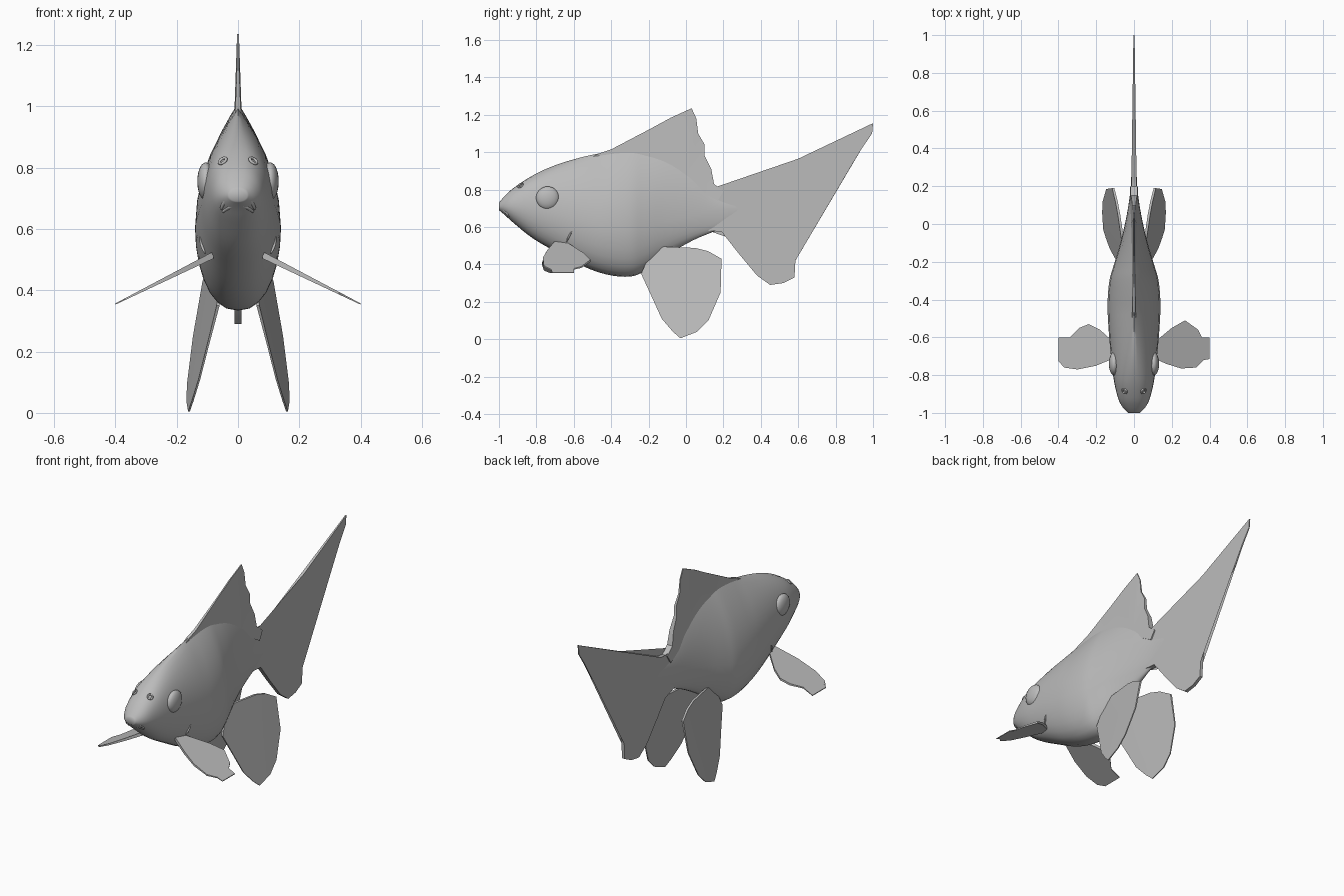
import bpy, bmesh, math
from mathutils import Vector

if "Cube" in bpy.data.objects:
    bpy.data.objects.remove(bpy.data.objects["Cube"])

grey = bpy.data.materials.new("plain grey")
grey.use_nodes = True
grey.diffuse_color = (0.5, 0.5, 0.5, 1)
grey.node_tree.nodes["Principled BSDF"].inputs["Base Color"].default_value = grey.diffuse_color


def finish(name, bm, angle=40):
    """Turn a bmesh into a named, shaded object."""
    bmesh.ops.recalc_face_normals(bm, faces=bm.faces)
    mesh = bpy.data.meshes.new(name)
    bm.to_mesh(mesh)
    bm.free()
    mesh.materials.append(grey)
    obj = bpy.data.objects.new(name, mesh)
    bpy.context.collection.objects.link(obj)
    bpy.ops.object.select_all(action="DESELECT")
    obj.select_set(True)
    bpy.context.view_layer.objects.active = obj
    bpy.ops.object.shade_smooth_by_angle(angle=math.radians(angle))
    return obj


def smooth_path(rows, steps):
    """Catmull-Rom interpolation through rows of numbers."""
    out = []
    for i in range(len(rows) - 1):
        a, b, c, d = (Vector(rows[max(0, min(k, len(rows) - 1))]) for k in range(i - 1, i + 3))
        for s in range(steps):
            t = s / steps
            out.append(b + (c - a) * (t / 2) + (a * 2 - b * 5 + c * 4 - d) * (t * t / 2)
                       + (b * 3 - a - c * 3 + d) * (t ** 3 / 2))
    return out + [Vector(rows[-1])]


def fin(name, outline, place, half, direction):
    """Closed plate from a flat outline; half gives its half thickness."""
    bm = bmesh.new()
    sides = []
    for sign in (1, -1):
        sides.append([bm.verts.new(Vector(place(u, v)) + Vector(direction) * sign * half(u, v))
                      for u, v in outline])
    front, back = sides
    bm.faces.new(front)
    bm.faces.new(back[::-1])
    n = len(outline)
    for i in range(n):
        j = (i + 1) % n
        bm.faces.new((front[j], front[i], back[i], back[j]))
    bmesh.ops.triangulate(bm, faces=[f for f in bm.faces if len(f.verts) > 4])
    return finish(name, bm)


def tube(name, points, radius):
    """Round bead along a smooth path, narrowing at both ends."""
    curve = bpy.data.curves.new(name, "CURVE")
    curve.dimensions = "3D"
    curve.bevel_depth = radius
    curve.bevel_resolution = 2
    curve.use_fill_caps = True
    path = smooth_path(points, 5)
    line = curve.splines.new("POLY")
    line.points.add(len(path) - 1)
    for i, (point, co) in enumerate(zip(line.points, path)):
        point.co = (*co, 1)
        point.radius = 0.4 + 0.6 * math.sin(math.pi * i / (len(path) - 1))
    curve.materials.append(grey)
    obj = bpy.data.objects.new(name, curve)
    bpy.context.collection.objects.link(obj)


# Body: y, belly height, widest height, back height, half width
stations = [
    (-1.0, .69, .71, .73, .03), (-.97, .665, .71, .765, .06), (-.92, .62, .71, .81, .085),
    (-.82, .54, .7, .875, .108), (-.7, .47, .67, .93, .122), (-.55, .39, .63, .975, .135),
    (-.42, .345, .6, 1.0, .14), (-.3, .335, .59, 1.01, .13), (-.22, .365, .6, 1.0, .108),
    (-.1, .45, .63, .97, .072), (.04, .53, .66, .9, .04), (.17, .585, .69, .795, .02),
    (.3, .65, .7, .76, .012), (.45, .69, .7, .72, .004)]
SIDES = 28
bm = bmesh.new()
rings = []
for y, low, mid, high, wide in smooth_path(stations, 4):
    pinch = 0.85 + 1.1 * max(0, min(1, (y + .85) / .4))  # back narrows to a ridge behind the head
    ring = []
    for k in range(SIDES):
        a = 2 * math.pi * k / SIDES
        c, s = math.cos(a), math.sin(a)
        x = wide * math.copysign(abs(c) ** (pinch if s > 0 else .85), c)
        z = mid + s * (high - mid if s > 0 else mid - low)
        ring.append(bm.verts.new((x, y, z)))
    rings.append(ring)
for r, q in zip(rings, rings[1:]):
    for k in range(SIDES):
        j = (k + 1) % SIDES
        bm.faces.new((r[k], r[j], q[j], q[k]))
bm.faces.new(rings[0])
bm.faces.new(rings[-1])
finish("body", bm, 60)

# Upright fins on the centre line
def upright(y, z):
    return (0, y, z)

dorsal = [(-.55, .95), (-.46, .995), (-.4, 1.015), (-.2, 1.12), (-.08, 1.185), (.03, 1.235),
          (.055, 1.18), (.065, 1.1), (.1, 1.04), (.1, .98), (.135, .91), (.15, .83),
          (.2, .79), (.17, .74), (0, .84), (-.3, .9)]
fin("dorsal_fin", dorsal, upright, lambda y, z: .003 + .06 * max(0, 1.16 - z) ** 1.3, (1, 0, 0))

tail = [(.12, .8), (.19, .79), (.25, .8), (.6, .965), (1, 1.155), (.995, 1.1), (.94, 1.02),
        (.88, .92), (.78, .82), (.72, .71), (.66, .63), (.6, .53), (.585, .42), (.58, .33),
        (.52, .3), (.45, .29), (.38, .34), (.28, .46), (.19, .575), (.12, .58)]
fin("tail_fin", tail, upright, lambda y, z: .003 + .014 * max(0, 1 - y), (1, 0, 0))

# Paired side fins, eyes and small face details
pelvic = [(-.24, .35), (-.2, .44), (-.12, .495), (.05, .488), (.12, .47), (.19, .43), (.185, .25),
          (.12, .1), (.06, .04), (-.03, .005), (-.07, .04), (-.13, .11), (-.18, .22)]
pectoral_left = [(.08, -.7), (.17, -.74), (.25, -.765), (.33, -.76), (.37, -.72), (.4, -.715),
                 (.4, -.6), (.36, -.6), (.34, -.56), (.27, -.51), (.2, -.55), (.08, -.65)]
pectoral_right = [(.08, -.7), (.2, -.75), (.3, -.77), (.37, -.76), (.385, -.73), (.4, -.725),
                  (.4, -.6), (.34, -.6), (.29, -.55), (.24, -.53), (.18, -.56), (.08, -.65)]

for side, label in ((1, "left"), (-1, "right")):
    fin(label + "_pelvic_fin", pelvic,
        lambda y, z: (side * (.07 + .19 * (.5 - z) + .14 * y), y, z),
        lambda y, z: .003 + .012 * max(0, z - .2), (1, 0, 0))
    fin(label + "_pectoral_fin", pectoral_left if side > 0 else pectoral_right,
        lambda x, y: (side * x, y, .515 - .5 * (x - .08)),
        lambda x, y: .002 + .03 * max(0, .4 - x), (0, 0, 1))

    bm = bmesh.new()
    bmesh.ops.create_uvsphere(bm, u_segments=20, v_segments=12, radius=.062)
    bmesh.ops.scale(bm, vec=(.45, 1, 1), verts=bm.verts)
    bmesh.ops.translate(bm, vec=(side * .105, -.74, .755), verts=bm.verts)
    finish(label + "_eye", bm, 60)

    bpy.ops.mesh.primitive_torus_add(major_radius=.013, minor_radius=.005, major_segments=14,
                                     minor_segments=6, location=(side * .05, -.885, .822))
    nostril = bpy.context.object
    nostril.name = label + "_nostril"
    nostril.rotation_euler = Vector((side * .5, -.5, .7)).to_track_quat("Z", "Y").to_euler()
    nostril.data.materials.append(grey)
    bpy.ops.object.shade_smooth()

    tube(label + "_gill_edge", [(side * .122, -.61, .58), (side * .119, -.625, .55),
                                (side * .108, -.64, .52)], .005)

# Downturned mouth
tube("upper_lip", [(-.056, -.95, .664), (-.036, -.978, .697), (0, -.99, .712),
                   (.036, -.978, .697), (.056, -.95, .664)], .01)
tube("lower_lip", [(-.05, -.945, .655), (-.028, -.965, .672), (0, -.972, .68),
                   (.028, -.965, .672), (.05, -.945, .655)], .009)
